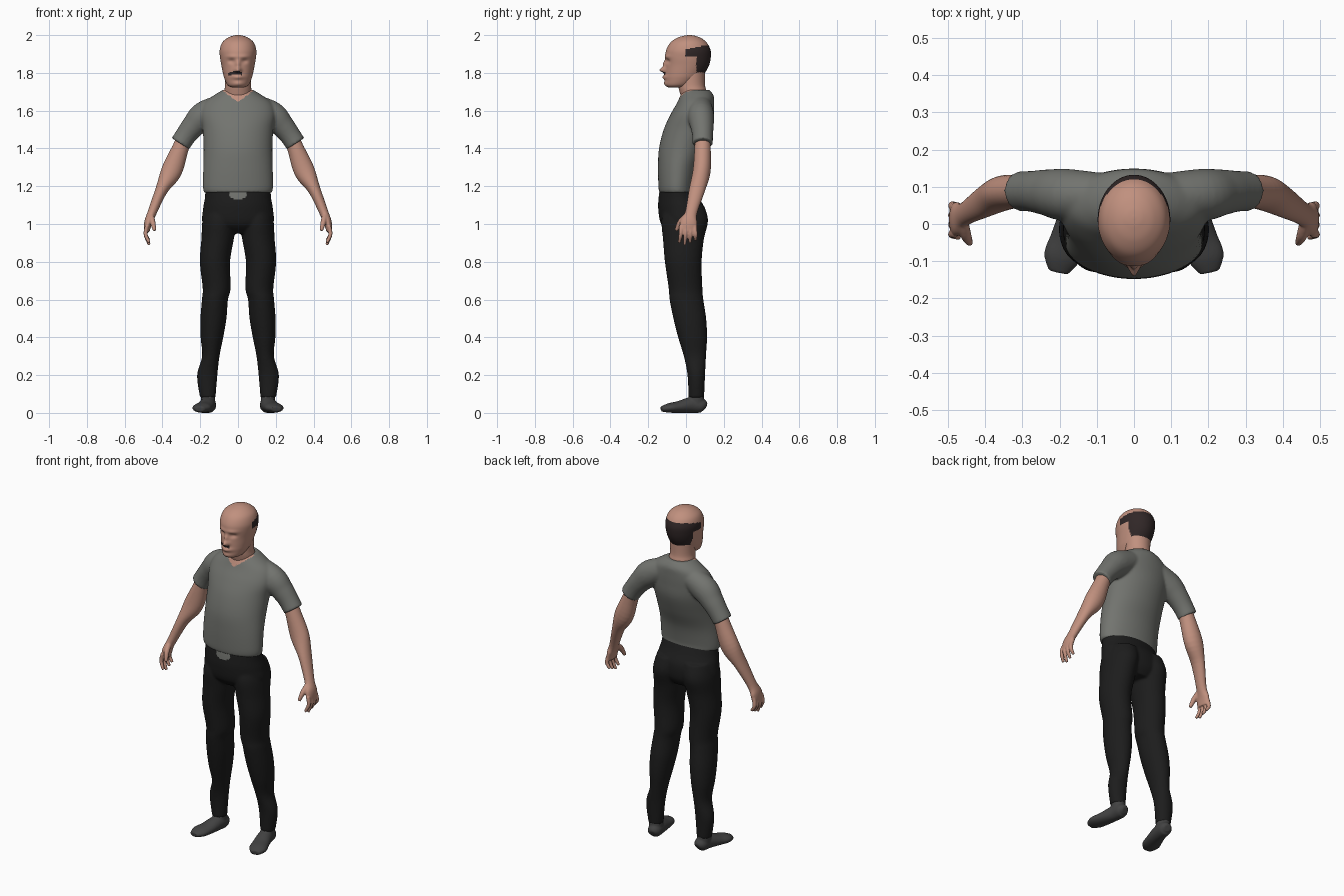
import bpy
import bmesh
import math
from mathutils import Vector

cube = bpy.data.objects.get("Cube")
if cube:
    bpy.data.objects.remove(cube, do_unlink=True)


def make_material(name, colour):
    mat = bpy.data.materials.new(name)
    mat.use_nodes = True
    rgba = (*colour, 1)
    mat.diffuse_color = rgba
    mat.node_tree.nodes["Principled BSDF"].inputs["Base Color"].default_value = rgba
    return mat


SKIN = make_material("skin", (.53, .28, .21))
SHIRT = make_material("grey shirt", (.17, .175, .16))
TROUSERS = make_material("black trousers", (.012, .012, .012))
SHOES = make_material("dark grey shoes", (.055, .055, .055))
HAIR = make_material("dark brown hair", (.03, .02, .02))

AXIS_Y, AXIS_Z = Vector((0, 1, 0)), Vector((0, 0, 1))


def resample(stations, steps):
    """Smooth spline through the stations."""
    padded = [stations[0], *stations, stations[-1]]
    result = []
    for a, b, c, d in zip(padded, padded[1:], padded[2:], padded[3:]):
        for i in range(steps):
            t = i / steps
            result.append([
                q + t / 2 * (r - p + t * (2 * p - 5 * q + 4 * r - s + t * (3 * (q - r) + s - p)))
                for p, q, r, s in zip(a, b, c, d)])
    result.append(list(stations[-1]))
    return result


def loft(bm, stations, side=1, ref=None, steps=5, count=32):
    """Closed tube of ellipses (x, y, z, radius, radius); level rings when ref is None."""
    path = resample(stations, steps)
    rings = []
    for i, (x, y, z, ru, rv) in enumerate(path):
        u, v = Vector((1, 0, 0)), AXIS_Y
        if ref:
            before, after = path[max(i - 1, 0)], path[min(i + 1, len(path) - 1)]
            tangent = (Vector(after[:3]) - Vector(before[:3])).normalized()
            u = tangent.cross(ref).normalized()
            v = u.cross(tangent)
        ring = []
        for k in range(count):
            angle = math.tau * k / count
            p = Vector((x, y, z)) + u * ru * math.cos(angle) + v * rv * math.sin(angle)
            ring.append(bm.verts.new((p.x * side, p.y, p.z)))
        rings.append(ring)
    for low, high in zip(rings, rings[1:]):
        for k in range(count):
            j = (k + 1) % count
            bm.faces.new((low[k], low[j], high[j], high[k]))
    bm.faces.new(rings[0][::-1])
    bm.faces.new(rings[-1])


def levels(rows):
    """Turn (z, x, half width, front y, back y) rows into loft stations."""
    return [(x, (f + b) / 2, z, w, (b - f) / 2) for z, x, w, f, b in rows]


def finish(name, bm, materials, voxel=None, smoothing=4, rule=None):
    """Make the object, fuse overlapping tubes and colour faces by a rule."""
    bmesh.ops.recalc_face_normals(bm, faces=bm.faces)
    mesh = bpy.data.meshes.new(name)
    bm.to_mesh(mesh)
    bm.free()
    ob = bpy.data.objects.new(name, mesh)
    bpy.context.collection.objects.link(ob)
    if voxel:
        fuse = ob.modifiers.new("fuse", 'REMESH')
        fuse.mode = 'VOXEL'
        fuse.voxel_size = voxel
        soften = ob.modifiers.new("soften", 'SMOOTH')
        soften.factor = .5
        soften.iterations = smoothing
        bpy.context.view_layer.update()
        graph = bpy.context.evaluated_depsgraph_get()
        mesh = bpy.data.meshes.new_from_object(ob.evaluated_get(graph))
        ob.modifiers.clear()
        ob.data = mesh
        mesh.name = name
    mesh.materials.clear()
    for mat in materials:
        mesh.materials.append(mat)
    for face in mesh.polygons:
        face.use_smooth = True
        face.material_index = int(rule(face.center)) if rule else 0
    return ob


# Shirt: torso and both sleeves, with a skin-coloured V at the neck
TORSO = levels([
    (1.165, 0, .18, -.142, .05), (1.2, 0, .186, -.146, .05), (1.3, 0, .184, -.148, .07),
    (1.4, 0, .182, -.143, .11), (1.5, 0, .187, -.118, .142), (1.58, 0, .198, -.082, .148),
    (1.64, 0, .18, -.048, .149), (1.68, 0, .13, -.03, .146), (1.71, 0, .08, -.015, .125)])
SLEEVE = [
    (.07, .075, 1.63, .062, .06), (.178, .078, 1.575, .075, .07), (.235, .085, 1.52, .063, .062),
    (.275, .088, 1.47, .056, .055), (.305, .088, 1.425, .055, .054)]
bm = bmesh.new()
loft(bm, TORSO, count=48)
for side in (1, -1):
    loft(bm, SLEEVE, side, AXIS_Y)
finish("shirt", bm, [SHIRT, SKIN], .007, 6,
       lambda c: c.y < .04 and c.z > 1.645 + .75 * abs(c.x))

# Trousers: pelvis and legs, with the shirt tail hanging over the front
PELVIS = levels([
    (.95, 0, .1, -.08, .07), (1, 0, .184, -.132, .1), (1.08, 0, .185, -.147, .1),
    (1.14, 0, .175, -.145, .068), (1.19, 0, .174, -.138, .044)])
LEG = levels([
    (.08, .16, .041, .013, .096), (.2, .163, .054, .008, .101), (.3, .144, .046, -.012, .106),
    (.4, .138, .06, -.042, .112), (.5, .13, .069, -.067, .107), (.6, .122, .069, -.087, .092),
    (.66, .113, .074, -.092, .087), (.8, .122, .08, -.112, .083), (.92, .108, .086, -.122, .095),
    (1.02, .098, .09, -.13, .117), (1.1, .085, .085, -.11, .095)])
bm = bmesh.new()
loft(bm, PELVIS, count=48)
for side in (1, -1):
    loft(bm, LEG, side)
finish("trousers", bm, [TROUSERS, SHIRT], .007, 5,
       lambda c: c.y < 0 and c.z > 1.13 + .6 * max(abs(c.x) - .02, 0) and abs(c.x) < .045)

# Arms with hands, and shoes, one of each per side
ARM = [
    (.27, .088, 1.48, .04, .04), (.305, .088, 1.4, .044, .043), (.352, .083, 1.28, .055, .047),
    (.405, .058, 1.18, .033, .042), (.455, .027, 1.06, .024, .032), (.475, .015, 1.01, .021, .045),
    (.483, .01, .96, .015, .044)]
THUMB = [(.462, .01, 1.05, .016, .016), (.452, -.03, 1.01, .015, .015),
         (.441, -.052, .965, .009, .009)]
SHOE = [
    (.15, .104, .03, .02, .018), (.153, .085, .038, .037, .037), (.16, .03, .042, .041, .042),
    (.178, -.04, .031, .047, .031), (.194, -.09, .026, .049, .025), (.203, -.13, .02, .027, .014)]
ANKLE = [(.16, .055, .13, .034, .034), (.16, .055, .1, .037, .038), (.157, .055, .04, .038, .045)]
for side, label in ((1, "left"), (-1, "right")):
    bm = bmesh.new()
    loft(bm, ARM, side, AXIS_Y)
    loft(bm, THUMB, side, AXIS_Y, count=12)
    for i in range(4):
        y = -.028 + .026 * i
        tip = .89 + .012 * abs(i - 1)
        finger = [(.482, y * .9, .99, .011, .012), (.489, y, .945, .011, .011),
                  (.47, y * 1.1 - .005, tip, .008, .008)]
        loft(bm, finger, side, AXIS_Y, count=12)
    finish(label + "_arm", bm, [SKIN], .004, 3)

    bm = bmesh.new()
    loft(bm, SHOE, side, AXIS_Z)
    loft(bm, ANKLE, side)
    finish(label + "_shoe", bm, [SHOES], .005, 3)

# Neck
NECK = levels([(1.62, 0, .07, -.01, .11), (1.7, 0, .072, -.034, .108),
               (1.74, 0, .068, -.04, .1), (1.82, 0, .07, -.03, .1)])
bm = bmesh.new()
loft(bm, NECK)
finish("neck", bm, [SKIN])

# Head: skull rings, then soft bumps (x, z, width, height, amount) for the face
SKULL = levels([
    (1.722, 0, .03, -.09, -.01), (1.735, 0, .055, -.106, .03), (1.77, 0, .072, -.11, .075),
    (1.8, 0, .08, -.11, .1), (1.84, 0, .088, -.108, .122), (1.88, 0, .095, -.109, .131),
    (1.92, 0, .097, -.105, .13), (1.96, 0, .084, -.083, .11), (1.985, 0, .056, -.048, .079),
    (1.997, 0, .026, -.01, .045), (2, 0, .004, .014, .022)])
BUMPS = [
    (0, 1.815, .016, .014, .03), (0, 1.845, .012, .02, .014), (0, 1.777, .03, .013, .014),
    (0, 1.743, .03, .014, .008), (.034, 1.886, .03, .01, .006), (-.034, 1.886, .03, .01, .006),
    (.034, 1.862, .018, .012, -.011), (-.034, 1.862, .018, .012, -.011)]
bm = bmesh.new()
loft(bm, SKULL, steps=7, count=96)
for v in bm.verts:
    if v.co.y < -.03:
        x, z = v.co.x, v.co.z
        for bx, bz, width, height, amount in BUMPS:
            v.co.y -= amount * math.exp(-((x - bx) / width) ** 2 - ((z - bz) / height) ** 2)


def head_colour(c):
    """Hair fringe round the back and sides, and a lopsided moustache."""
    lower = 1.785 if c.y > .055 else 1.885
    fringe = c.y > -.005 and lower < c.z < 1.925 + .2 * min(c.y, .1)
    lip = 1.801 - 6 * (c.x + .01) ** 2
    moustache = c.y < -.05 and -.052 < c.x < .022 and abs(c.z - lip) < .009
    return fringe or moustache


finish("head", bm, [SKIN, HAIR], rule=head_colour)
